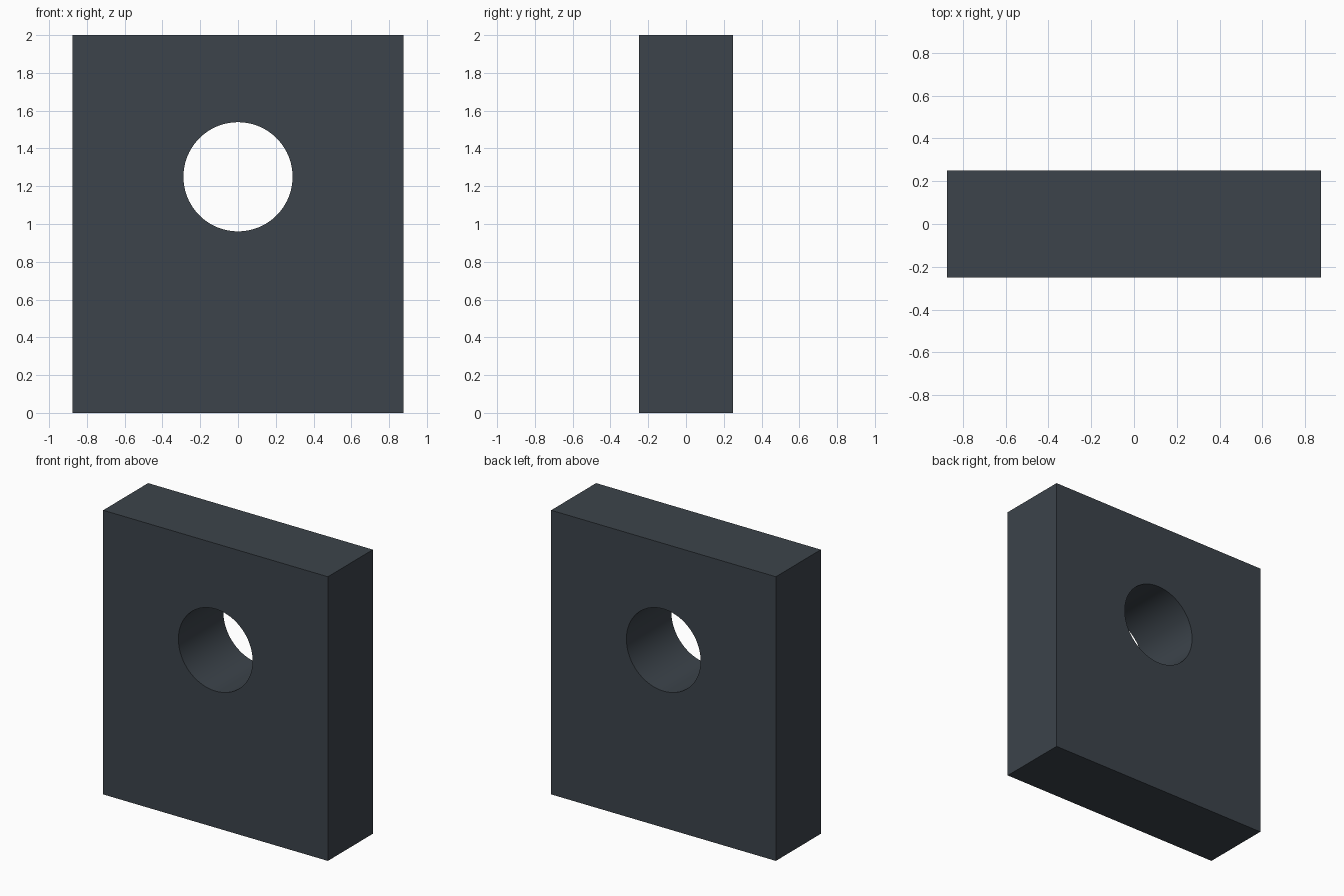
import bpy
from math import radians

if "Cube" in bpy.data.objects:
    bpy.data.objects.remove(bpy.data.objects["Cube"])

WIDTH, DEPTH, HEIGHT = 1.75, 0.5, 2.0
HOLE_RADIUS, HOLE_Z = 0.289, 1.25

# Rectangular plate standing on the ground
bpy.ops.mesh.primitive_cube_add(size=1, location=(0, 0, HEIGHT / 2))
plate = bpy.context.object
plate.name = "drilled_plate"
plate.scale = (WIDTH, DEPTH, HEIGHT)
bpy.ops.object.transform_apply(location=True, rotation=True, scale=True)

# Round cutter running front to back
bpy.ops.mesh.primitive_cylinder_add(vertices=96, radius=HOLE_RADIUS, depth=DEPTH * 2,
                                    location=(0, 0, HOLE_Z), rotation=(radians(90), 0, 0))
cutter = bpy.context.object
cutter.name = "hole_cutter"
cutter.hide_render = True

# Through hole
cut = plate.modifiers.new("through_hole", 'BOOLEAN')
cut.operation = 'DIFFERENCE'
cut.solver = 'EXACT'
cut.object = cutter
bpy.ops.object.select_all(action='DESELECT')
plate.select_set(True)
bpy.context.view_layer.objects.active = plate
bpy.ops.object.modifier_apply(modifier=cut.name)
bpy.data.objects.remove(cutter)

# Smooth bore, crisp outer edges
bpy.ops.object.shade_smooth_by_angle(angle=radians(30))

# Dark slate colour
slate = bpy.data.materials.new("dark_slate")
slate.diffuse_color = (0.045, 0.057, 0.07, 1)
slate.use_nodes = True
slate.node_tree.nodes["Principled BSDF"].inputs["Base Color"].default_value = slate.diffuse_color
plate.data.materials.clear()
plate.data.materials.append(slate)
